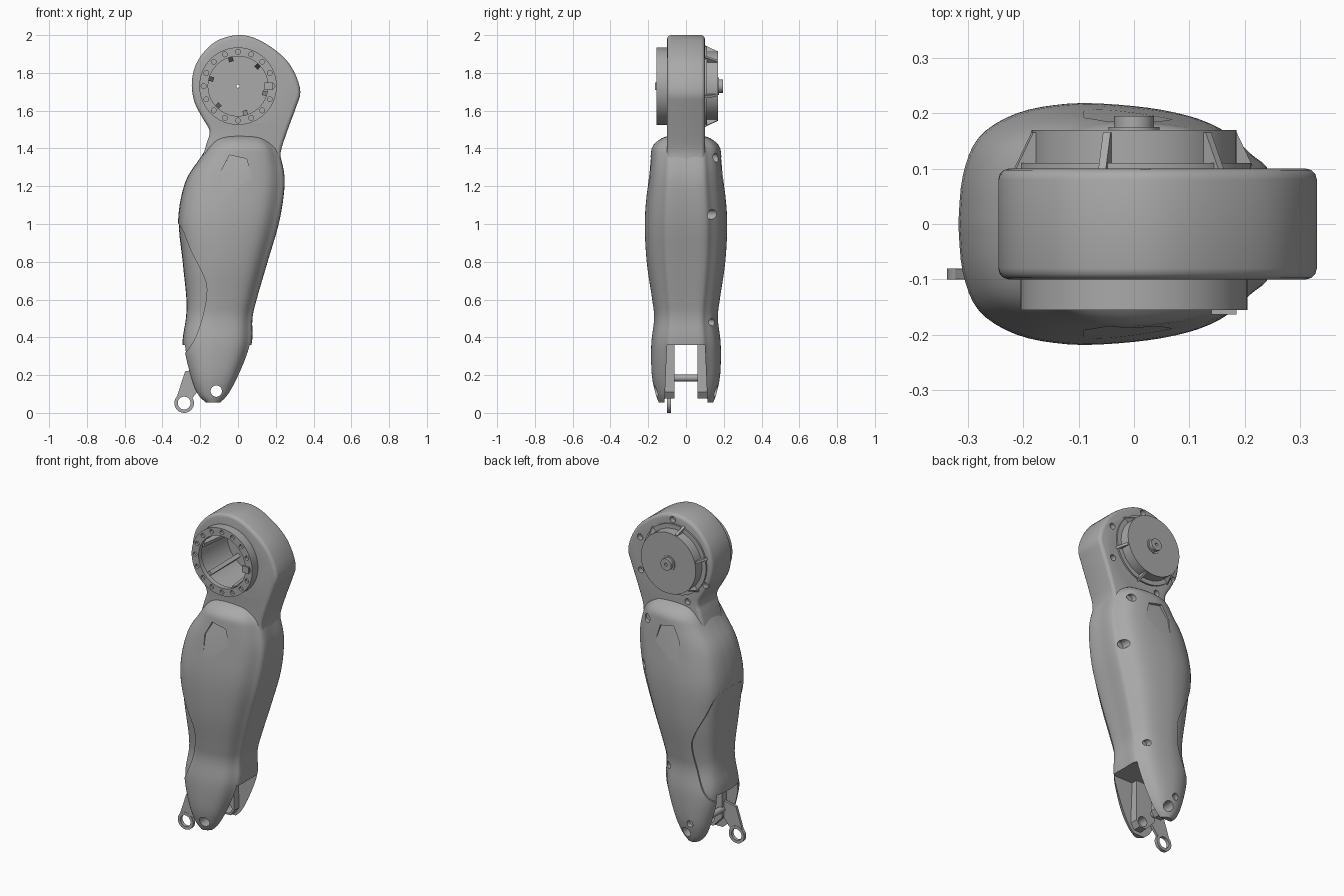
import bpy, bmesh
from math import pi, sin, cos, radians

old = bpy.data.objects.get("Cube")
if old:
    bpy.data.objects.remove(old, do_unlink=True)

GREY = (0.40, 0.40, 0.40, 1)
grey = bpy.data.materials.new("plain grey")
grey.use_nodes = True
grey.diffuse_color = GREY
grey.node_tree.nodes["Principled BSDF"].inputs["Base Color"].default_value = GREY

HIP_Z = 1.73


def smooth_path(pts, steps=4, closed=False):
    """Catmull-Rom interpolation of tuples of any length."""
    n, out = len(pts), []
    pick = (lambda i: pts[i % n]) if closed else (lambda i: pts[max(0, min(n - 1, i))])
    for i in range(n if closed else n - 1):
        a, b, c, d = (pick(i + k) for k in (-1, 0, 1, 2))
        for s in range(steps):
            t = s / steps
            out.append(tuple(q + 0.5 * t * (r - p + t * (2 * p - 5 * q + 4 * r - w
                       + t * (3 * (q - r) + w - p))) for p, q, r, w in zip(a, b, c, d)))
    return out if closed else out + [pts[-1]]


def make(name, rings, wrap=False):
    """Skin equal closed rings of points; cap the ends or wrap them round."""
    bm = bmesh.new()
    vs = [[bm.verts.new(p) for p in ring] for ring in rings]
    m, n = len(vs), len(vs[0])
    for i in range(m if wrap else m - 1):
        a, b = vs[i], vs[(i + 1) % m]
        for j in range(n):
            k = (j + 1) % n
            bm.faces.new((a[j], a[k], b[k], b[j]))
    if not wrap:
        bm.faces.new(vs[0])
        bm.faces.new(vs[-1])
    bmesh.ops.recalc_face_normals(bm, faces=bm.faces)
    me = bpy.data.meshes.new(name)
    bm.to_mesh(me)
    bm.free()
    me.materials.append(grey)
    ob = bpy.data.objects.new(name, me)
    bpy.context.collection.objects.link(ob)
    return ob


def prism(name, pts, lo, hi, axis="y"):
    place = (lambda a, b, h: (a, h, b)) if axis == "y" else (lambda a, b, h: (h, a, b))
    return make(name, [[place(a, b, h) for a, b in pts] for h in (lo, hi)])


def lathe(name, profile, cx=0, cz=HIP_Z, n=64):
    """Revolve a closed (radius, y) profile round an axis along y."""
    return make(name, [[(cx + r * cos(2 * pi * i / n), y, cz + r * sin(2 * pi * i / n))
                        for r, y in profile] for i in range(n)], wrap=True)


def rod(name, x, z, r, lo, hi, n=32):
    circle = [(x + r * cos(2 * pi * i / n), z + r * sin(2 * pi * i / n)) for i in range(n)]
    return prism(name, circle, lo, hi)


def apply(ob, kind, **props):
    mod = ob.modifiers.new("step", kind)
    for key, value in props.items():
        setattr(mod, key, value)
    bpy.context.view_layer.objects.active = ob
    bpy.ops.object.modifier_apply(modifier=mod.name)


def cut(ob, cutter, operation="DIFFERENCE"):
    apply(ob, "BOOLEAN", object=cutter, operation=operation, solver="EXACT")
    bpy.data.objects.remove(cutter, do_unlink=True)


# Thigh and shin shell: sections as (z, min x, max x, half depth)
SECTIONS = smooth_path([
    (1.47, -.08, .12, .085), (1.45, -.12, .16, .135), (1.41, -.16, .2, .176),
    (1.35, -.2, .225, .187), (1.22, -.28, .245, .2), (1.02, -.317, .218, .217),
    (.8, -.297, .155, .207), (.6, -.277, .097, .178), (.5, -.28, .075, .168),
    (.36, -.297, .07, .183), (.2, -.262, .015, .18), (.1, -.225, -.035, .16),
    (.055, -.18, -.08, .143)], 5)
HALF = smooth_path([(-1, 0), (-.97, .4), (-.86, .72), (-.6, .92), (-.25, 1), (.1, .99),
                    (.45, .93), (.7, .82), (.88, .62), (1, .45), (1, 0)])
LOOP = HALF + [(u, -v) for u, v in HALF[-2:0:-1]]


def shell(name, inset=0):
    return make(name, [[((lo + hi) / 2 + u * ((hi - lo) / 2 - inset / 2), v * (d - inset), z)
                        for u, v in LOOP] for z, lo, hi, d in SECTIONS])


def guard_region():
    edge = smooth_path([(-.36, 1.05), (-.3, .98), (-.25, .86), (-.185, .73), (-.165, .65),
                        (-.185, .52), (-.235, .38), (-.32, .27)])
    return prism("guard_cutter", edge + [(-.5, .27), (-.5, 1.05)], -.4, .4)


def fork_slot():
    return prism("slot_cutter", [(-.1, .36), (-.12, -.1), (.12, -.1), (.1, .36)], -.5, .5, "x")


leg_shell = shell("leg_shell")
cut(leg_shell, guard_region())
cut(leg_shell, fork_slot())
cut(leg_shell, rod("ankle_bore", -.115, .115, .03, -.4, .4))

# Shallow recess on both faces, fading out downwards
for side in (-1, 1):
    recess = prism("recess_cutter", [(-.09, 1.28), (-.045, 1.365), (.045, 1.345),
                                     (.075, 1.24), (.075, 1.1), (-.09, 1.1)], 0, side * .4)
    for v in recess.data.vertices:
        if abs(v.co.y) < .1:
            v.co.y = side * (.168 + (1.36 - v.co.z) * .2)
    cut(leg_shell, recess)

# Screw pockets on the back of the shell
for x, z, y, r in ((.19, 1.05, .1, .026), (.15, 1.35, .135, .024), (.02, .48, .11, .02),
                   (-.15, .18, .15, .02)):
    cut(leg_shell, rod("screw_cutter", x, z, r, y, .4))

# Shin guard set slightly below the shell
shin_guard = shell("shin_guard", .008)
cut(shin_guard, guard_region(), "INTERSECT")
cut(shin_guard, fork_slot())

# Hip housing
outline = smooth_path([(0, 2), (.11, 1.975), (.235, 1.89), (.3, 1.8), (.33, 1.7), (.308, 1.62),
                       (.26, 1.49), (.226, 1.38), (.22, 1.28), (.1, 1.2), (-.1, 1.2),
                       (-.19, 1.3), (-.168, 1.42), (-.15, 1.49), (-.19, 1.565), (-.232, 1.65),
                       (-.244, 1.76), (-.21, 1.87), (-.12, 1.965)], closed=True)
hip_housing = prism("hip_housing", outline, -.1, .1)
apply(hip_housing, "BEVEL", width=.02, segments=3, limit_method="ANGLE", angle_limit=radians(60))
cut(hip_housing, rod("hip_bore", 0, HIP_Z, .188, -.3, .3, 64))
for x, z in ((.02, 1.965), (.24, 1.8), (.235, 1.6), (-.08, 1.49), (-.2, 1.62)):
    cut(hip_housing, rod("screw_cutter", x, z, .018, .07, .2))

# Front bearing ring with a circle of bolt holes
front_ring = lathe("front_ring", [(.158, -.155), (.205, -.155), (.205, -.08), (.183, -.08),
                                  (.183, -.125), (.158, -.125)])
for i in range(16):
    a = 2 * pi * i / 16
    cut(front_ring, rod("bolt_cutter", .182 * cos(a), HIP_Z + .182 * sin(a), .013, -.2, -.14, 16))
prism("ring_tab", [(.14, 1.71), (.185, 1.71), (.185, 1.75), (.14, 1.75)], -.163, -.154)

# Back motor cap, open inside towards the front
lathe("motor_cap", [(.009, .195), (.036, .195), (.036, .175), (.046, .175), (.046, .17),
                    (.185, .17), (.185, .11), (.212, .11), (.212, .09), (.189, .09),
                    (.189, -.1), (.182, -.1), (.178, .15), (.009, .15)])


def radial_rib(name, profile, angle, half=.007):
    """Flat rib given as (radius, y), standing out from the hip axis."""
    return make(name, [[(r * cos(angle) - t * sin(angle), y, HIP_Z + r * sin(angle) + t * cos(angle))
                        for r, y in profile] for t in (-half, half)])


for i in range(6):
    a = radians(45 + 60 * i)
    radial_rib("cap_gusset", [(.18, .165), (.19, .165), (.222, .1), (.18, .1)], a)
    radial_rib("inner_rib", [(.184, -.1), (.162, -.1), (.135, .152), (.184, .152)], a, .012)

# Ankle fork lugs, cross pin and push rod
for side in (-1, 1):
    lug = prism("ankle_lug", [(-.2, .38), (-.07, .38), (-.07, .11), (-.095, .075),
                              (-.14, .075), (-.2, .14)], side * .062, side * .118)
    cut(lug, rod("lug_bore", -.115, .115, .03, -.4, .4))
rod("cross_pin", -.19, .185, .018, -.11, .11)
lathe("push_rod_eye", [(.034, -.1), (.052, -.1), (.052, -.08), (.034, -.08)], -.285, .052, 32)
prism("push_rod_arm", [(-.323, .088), (-.28, .22), (-.17, .24), (-.17, .17), (-.24, .08),
                       (-.285, .086)], -.098, -.082)

# Smooth shading with sharp edges kept
for ob in bpy.context.collection.objects:
    if ob.type == "MESH":
        bpy.ops.object.select_all(action="DESELECT")
        ob.select_set(True)
        bpy.context.view_layer.objects.active = ob
        bpy.ops.object.shade_smooth_by_angle(angle=radians(32))
